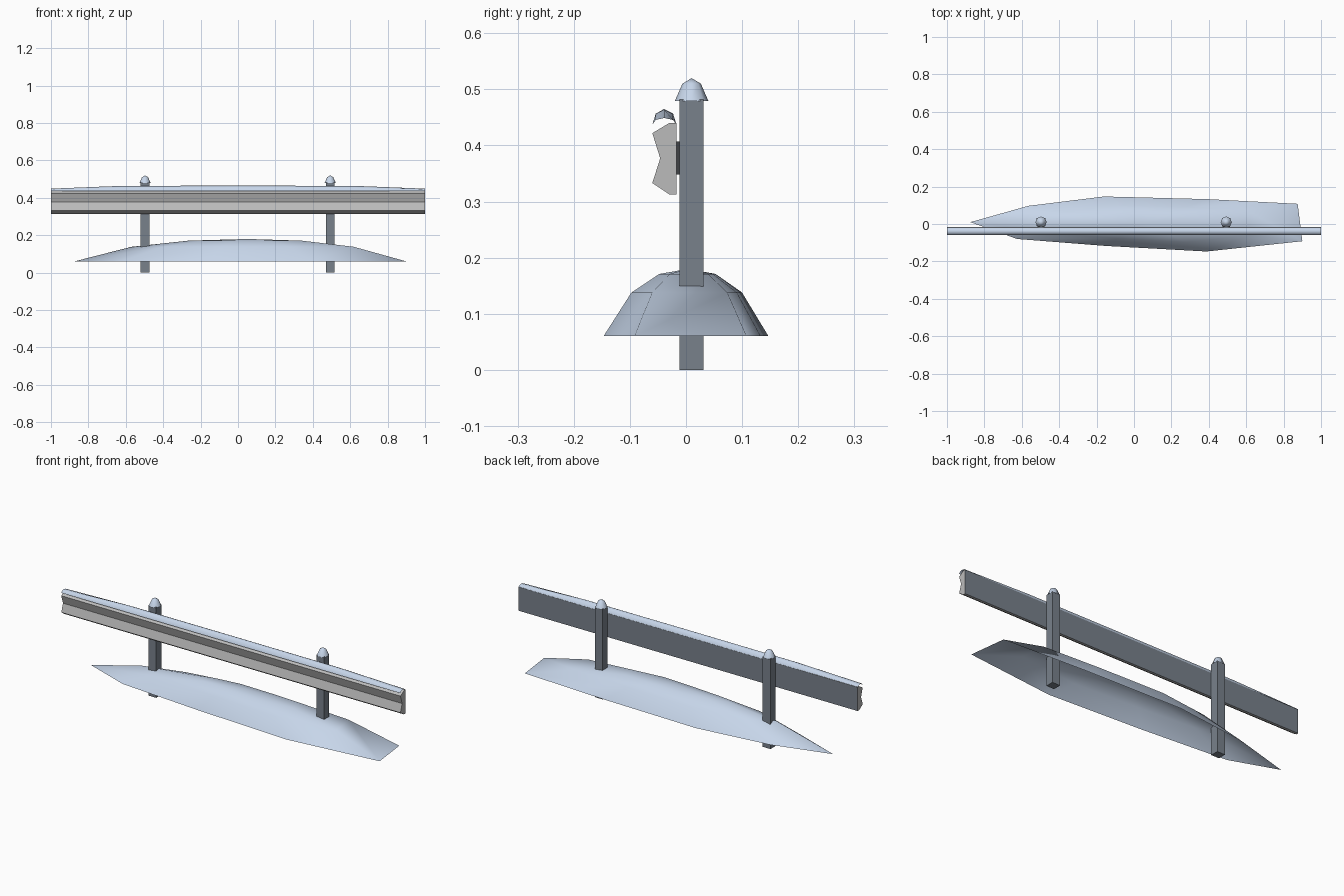
import bpy
from math import cos, sin, tau

if "Cube" in bpy.data.objects:
    bpy.data.objects.remove(bpy.data.objects["Cube"])


def material(name, r, g, b):
    m = bpy.data.materials.new(name)
    m.diffuse_color = (r, g, b, 1)
    m.use_nodes = True
    m.node_tree.nodes["Principled BSDF"].inputs["Base Color"].default_value = m.diffuse_color
    return m


SNOW = material("snow", 0.57, 0.67, 0.82)
STEEL = material("rail_grey", 0.50, 0.50, 0.50)
DARK = material("post_grey", 0.19, 0.22, 0.26)
BLACK = material("bracket_dark", 0.05, 0.055, 0.06)


def make(name, verts, faces, mat, smooth=False):
    me = bpy.data.meshes.new(name)
    me.from_pydata(verts, [], faces)
    me.validate()
    me.materials.append(mat)
    ob = bpy.data.objects.new(name, me)
    bpy.context.collection.objects.link(ob)
    for p in me.polygons:
        p.use_smooth = smooth
    return ob


def box(name, lo, hi, mat):
    v = [(x, y, z) for x in (lo[0], hi[0]) for y in (lo[1], hi[1]) for z in (lo[2], hi[2])]
    f = [(0, 1, 3, 2), (4, 6, 7, 5), (0, 4, 5, 1), (2, 3, 7, 6), (0, 2, 6, 4), (1, 5, 7, 3)]
    return make(name, v, f, mat)


def dome(name, outline, centre, rings, top):
    """Open shell: outline (counter-clockwise) shrunk ring by ring to an apex."""
    n = len(outline)
    cx, cy = centre
    v = [(cx + (x - cx) * s, cy + (y - cy) * s, z) for s, z in rings for x, y in outline]
    v.append((cx, cy, top))
    f = [(r * n + i, r * n + (i + 1) % n, (r + 1) * n + (i + 1) % n, (r + 1) * n + i)
         for r in range(len(rings) - 1) for i in range(n)]
    b = (len(rings) - 1) * n
    f += [(b + i, b + (i + 1) % n, len(v) - 1) for i in range(n)]
    return make(name, v, f, SNOW, True)


# Rail: W-shaped cross-section (y, z) swept along x, with a darker back
profile = [(-0.017, 0.313), (-0.030, 0.313), (-0.060, 0.333), (-0.046, 0.377),
           (-0.060, 0.422), (-0.030, 0.440), (-0.017, 0.440)]
n = len(profile)
verts = [(x, y, z) for x in (-1, 1) for y, z in profile]
faces = [(i, i + n, (i + 1) % n + n, (i + 1) % n) for i in range(n)]
faces += [tuple(range(n)), tuple(reversed(range(n, 2 * n)))]
rail = make("guard_rail", verts, faces, STEEL)
rail.data.materials.append(DARK)
rail.data.polygons[n - 1].material_index = 1

# Posts with bracket and snow cap
for side, px in (("left", -0.497), ("right", 0.493)):
    box(f"{side}_post", (px - 0.023, -0.012, 0), (px + 0.023, 0.031, 0.482), DARK)
    box(f"{side}_bracket", (px - 0.019, -0.018, 0.348), (px + 0.019, -0.011, 0.407), BLACK)
    ring = [(px + 0.03 * cos(tau * i / 8), 0.01 + 0.03 * sin(tau * i / 8)) for i in range(8)]
    dome(f"{side}_post_snow", ring, (px, 0.01), [(1, 0.479), (0.55, 0.510)], 0.520)

# Snow strip on the rail, flattening towards its ends
arch = [(-0.060, 0), (-0.054, 0.7), (-0.039, 1), (-0.023, 0.7), (-0.017, 0)]
stations = [(-1, 0.012), (-0.62, 0.027), (0, 0.028), (0.62, 0.027), (1, 0.012)]
verts = [(x, y, 0.437 + h * k) for x, h in stations for y, k in arch]
m = len(arch)
faces = [(s * m + i, (s + 1) * m + i, (s + 1) * m + i + 1, s * m + i + 1)
         for s in range(len(stations) - 1) for i in range(m - 1)]
make("rail_snow", verts, faces, SNOW, True)

# Snow drift around the posts
drift = [(-0.875, 0.01), (-0.625, -0.08), (-0.155, -0.117), (0.387, -0.147), (0.9, -0.092),
         (0.875, 0.108), (0.39, 0.133), (-0.16, 0.147), (-0.565, 0.097)]
dome("snow_drift", drift, (0.05, 0.004), [(1, 0.06), (0.67, 0.138), (0.34, 0.171)], 0.18)
